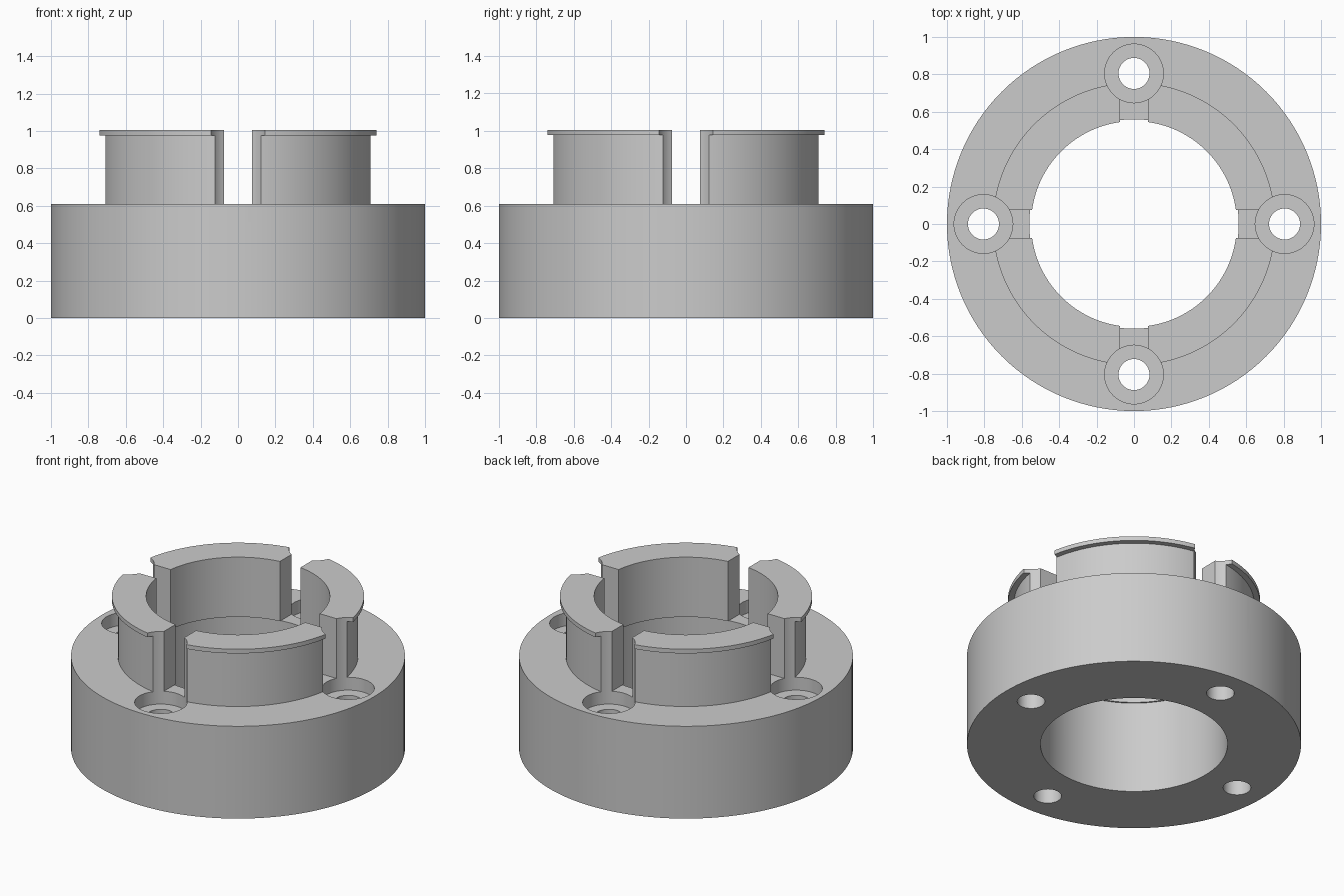
import bpy
import bmesh
import math
from mathutils import Matrix

default_cube = bpy.data.objects.get("Cube")
if default_cube:
    bpy.data.objects.remove(default_cube, do_unlink=True)

grey = bpy.data.materials.new("plain grey")
grey.use_nodes = True
colour = (0.6, 0.6, 0.6, 1)
grey.diffuse_color = colour
grey.node_tree.nodes["Principled BSDF"].inputs["Base Color"].default_value = colour

# Main dimensions
BASE_R, BORE_R, BASE_H = 1.0, 0.56, 0.61
COLLAR_R, COLLAR_IN, LIP_R = 0.72, 0.55, 0.755
LIP_Z, TOP = 0.977, 1.005
SLOT_W = 0.15
BOLT_CIRCLE, HOLE_R, SINK_R, SINK_DEPTH = 0.805, 0.083, 0.157, 0.085


def add_object(name, bm):
    bmesh.ops.recalc_face_normals(bm, faces=bm.faces)
    mesh = bpy.data.meshes.new(name)
    bm.to_mesh(mesh)
    bm.free()
    mesh.materials.append(grey)
    obj = bpy.data.objects.new(name, mesh)
    bpy.context.collection.objects.link(obj)
    return obj


def lathe(name, profile, steps=128):
    """Closed (radius, height) outline swept around z."""
    bm = bmesh.new()
    rings = []
    for i in range(steps):
        a = math.tau * i / steps
        rings.append([bm.verts.new((r * math.cos(a), r * math.sin(a), z))
                      for r, z in profile])
    n = len(profile)
    for i in range(steps):
        here, after = rings[i], rings[(i + 1) % steps]
        for j in range(n):
            k = (j + 1) % n
            bm.faces.new((here[j], after[j], after[k], here[k]))
    return add_object(name, bm)


def cut(target, bm):
    cutter = add_object("cutter", bm)
    cutter.hide_render = True
    mod = target.modifiers.new("cut", 'BOOLEAN')
    mod.operation = 'DIFFERENCE'
    mod.solver = 'EXACT'
    mod.object = cutter
    bpy.context.view_layer.objects.active = target
    bpy.ops.object.modifier_apply(modifier=mod.name)
    bpy.data.objects.remove(cutter, do_unlink=True)


def cylinders(radius, low, high, steps):
    """Four upright cylinders on the bolt circle."""
    bm = bmesh.new()
    for i in range(4):
        a = i * math.pi / 2
        place = Matrix.Translation((BOLT_CIRCLE * math.cos(a),
                                    BOLT_CIRCLE * math.sin(a), (low + high) / 2))
        bmesh.ops.create_cone(bm, cap_ends=True, segments=steps, radius1=radius,
                              radius2=radius, depth=high - low, matrix=place)
    return bm


# Flanged base with lipped collar
hub = lathe("flanged_collar_hub", [
    (BORE_R, 0), (BASE_R, 0), (BASE_R, BASE_H), (COLLAR_R, BASE_H),
    (COLLAR_R, LIP_Z), (LIP_R, LIP_Z), (LIP_R, TOP), (COLLAR_IN, TOP),
    (COLLAR_IN, BASE_H), (BORE_R, BASE_H)])

# Crossed slots splitting the collar into four segments
for size in ((3, SLOT_W), (SLOT_W, 3)):
    slot = bmesh.new()
    bmesh.ops.create_cube(slot, size=1, matrix=Matrix.Translation((0, 0, BASE_H + 0.5))
                          @ Matrix.Diagonal((size[0], size[1], 1, 1)))
    cut(hub, slot)

# Counterbores and through holes
cut(hub, cylinders(SINK_R, BASE_H - SINK_DEPTH, 1.5, 64))
cut(hub, cylinders(HOLE_R, -0.5, 1.5, 48))

# Smooth curved walls with sharp rims
bpy.ops.object.select_all(action='DESELECT')
hub.select_set(True)
bpy.context.view_layer.objects.active = hub
bpy.ops.object.shade_smooth_by_angle(angle=math.radians(30))
